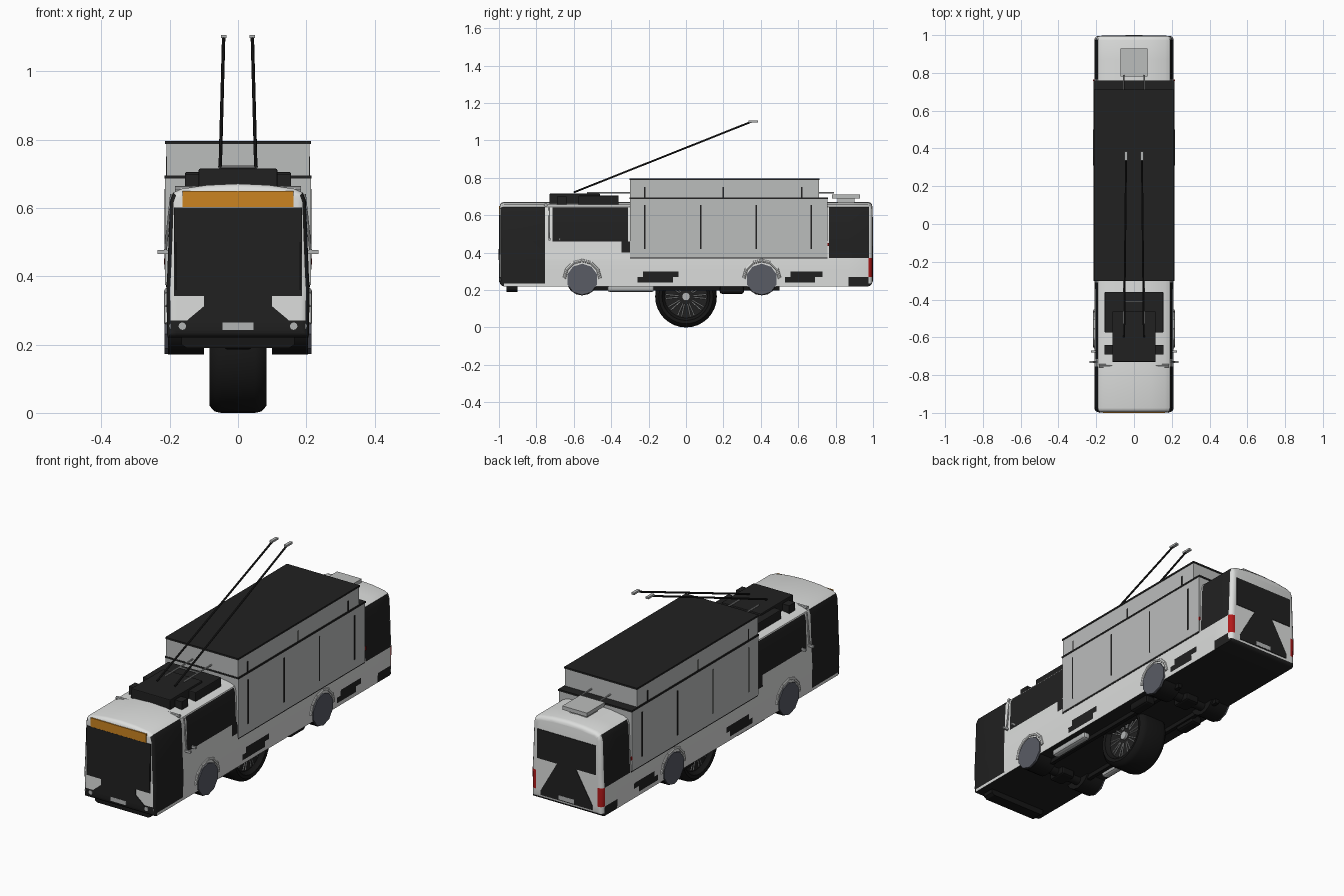
import bpy, bmesh, math
from mathutils import Vector, Matrix

cube = bpy.data.objects.get("Cube")
if cube:
    bpy.data.objects.remove(cube, do_unlink=True)


def material(name, r, g, b):
    m = bpy.data.materials.new(name)
    m.use_nodes = True
    m.diffuse_color = (r, g, b, 1)
    m.node_tree.nodes["Principled BSDF"].inputs["Base Color"].default_value = (r, g, b, 1)
    return m


WHITE = material("body white", .72, .73, .72)
GREY = material("cargo grey", .5, .51, .505)
BLACK = material("black trim", .015, .015, .015)
RUBBER = material("rubber", .008, .008, .008)
METAL = material("light metal", .45, .46, .46)
HUB = material("hub blue grey", .1, .106, .13)
ORANGE = material("sign orange", .6, .23, .015)
RED = material("lamp red", .45, .01, .01)
SIDES = (("left", 1), ("right", -1))


def finish(name, bm, mats, smooth=False):
    bmesh.ops.recalc_face_normals(bm, faces=bm.faces)
    me = bpy.data.meshes.new(name)
    bm.to_mesh(me)
    bm.free()
    for m in mats:
        me.materials.append(m)
    ob = bpy.data.objects.new(name, me)
    bpy.context.collection.objects.link(ob)
    if smooth:
        bpy.ops.object.select_all(action='DESELECT')
        ob.select_set(True)
        bpy.context.view_layer.objects.active = ob
        bpy.ops.object.shade_smooth_by_angle(angle=math.radians(35))
    return ob


def box(name, x, y, z, mat, bevel=0):
    """Box from (min, max) ranges."""
    bm = bmesh.new()
    size = [r[1] - r[0] for r in (x, y, z)]
    mid = [(r[0] + r[1]) / 2 for r in (x, y, z)]
    bmesh.ops.create_cube(bm, size=1, matrix=Matrix.Translation(mid) @ Matrix.Diagonal((*size, 1)))
    if bevel:
        bmesh.ops.bevel(bm, geom=bm.edges[:], offset=bevel, segments=2, affect='EDGES', profile=.5)
    return finish(name, bm, [mat])


def pair(name, x, y, z, mat, bevel=0):
    for side, s in SIDES:
        box(f"{side}_{name}", sorted((s * x[0], s * x[1])), y, z, mat, bevel)


def rod(name, a, b, r, mat, sides=8):
    a, b = Vector(a), Vector(b)
    d = b - a
    bm = bmesh.new()
    bmesh.ops.create_cone(bm, cap_ends=True, segments=sides, radius1=r, radius2=r, depth=d.length,
                          matrix=Matrix.Translation((a + b) / 2) @ d.to_track_quat('Z', 'Y').to_matrix().to_4x4())
    return finish(name, bm, [mat], sides > 10)


def plate(name, half, y0, y1, mat):
    """Symmetric outline in x and z, extruded along y."""
    bm = bmesh.new()
    pts = half + [(-x, z) for x, z in reversed(half)]
    f = bm.faces.new([bm.verts.new((x, y0, z)) for x, z in pts])
    g = bmesh.ops.extrude_face_region(bm, geom=[f])["geom"]
    bmesh.ops.translate(bm, vec=(0, y1 - y0, 0), verts=[v for v in g if isinstance(v, bmesh.types.BMVert)])
    return finish(name, bm, [mat])


def lathe(name, profile, centre, steps, mat):
    """Profile of (x, radius) turned about the x axis."""
    bm = bmesh.new()
    vs = [bm.verts.new((x, 0, r)) for x, r in profile]
    es = [bm.edges.new(p) for p in zip(vs, vs[1:])]
    bmesh.ops.spin(bm, geom=vs + es, axis=(1, 0, 0), cent=(0, 0, 0), angle=math.tau, steps=steps)
    bmesh.ops.remove_doubles(bm, verts=bm.verts[:], dist=.0005)
    bmesh.ops.translate(bm, vec=centre, verts=bm.verts[:])
    return finish(name, bm, [mat], True)


# Body shell: extruded section with rounded ends
section = [(.207, .22), (.21, .36), (.207, .41), (.199, .62), (.19, .645), (.165, .656), (.09, .667)]
bm = bmesh.new()
pts = section + [(0, .671)] + [(-x, z) for x, z in reversed(section)]
cap = bm.faces.new([bm.verts.new((x, -.996, z)) for x, z in pts])
g = bmesh.ops.extrude_face_region(bm, geom=[cap])["geom"]
bmesh.ops.translate(bm, vec=(0, 1.992, 0), verts=[v for v in g if isinstance(v, bmesh.types.BMVert)])
ends = [e for e in bm.edges if abs(e.verts[0].co.y - e.verts[1].co.y) < .01]
bmesh.ops.bevel(bm, geom=ends, offset=.022, segments=3, affect='EDGES', profile=.5)

# Side glazing and dark panels as y and z ranges
dark = [(-1, -.755, .235, .648), (-.715, -.31, .46, .64), (.765, .978, .37, .65),
        (-.23, -.04, .27, .3), (-.26, -.07, .24, .27), (.56, .73, .27, .3), (.53, .69, .24, .27),
        (.87, .975, .22, .27), (-.345, -.3, .4, .46)]
cuts = [((0, y, 0), (0, 1, 0)) for y in {v for d in dark for v in d[:2]} if abs(y) < 1]
cuts += [((0, 0, z), (0, 0, 1)) for z in {v for d in dark for v in d[2:]} | {.36}]
cuts += [((x, 0, 0), (1, 0, 0)) for x in (-.18, .18)]
for co, no in cuts:
    bmesh.ops.bisect_plane(bm, geom=bm.verts[:] + bm.edges[:] + bm.faces[:], plane_co=co, plane_no=no, dist=.0001)
bmesh.ops.recalc_face_normals(bm, faces=bm.faces)
for f in bm.faces:
    c, n = f.calc_center_median(), f.normal
    if abs(n.x) > .5 and any(a < c.y < b and lo < c.z < hi for a, b, lo, hi in dark):
        f.material_index = 1
    if n.z < -.6 or (c.y < -.97 and c.z < .27) or (c.y > .97 and c.z < .235):
        f.material_index = 1
    if c.y > .975 and abs(c.x) > .18 and .27 < c.z < .37:
        f.material_index = 2
finish("body_shell", bm, [WHITE, BLACK, RED], True)

# Front face
plate("windshield", [(.187, .602), (.187, .342), (.1, .342), (.1, .312), (.15, .27), (.15, .262)],
      -.999, -.994, BLACK)
plate("route_sign", [(.163, .65), (.163, .603)], -1, -.994, ORANGE)
plate("front_plate", [(.045, .264), (.045, .242)], -1, -.994, METAL)
for side, s in SIDES:
    for i, (x, y) in enumerate(((.163, -.999), (.191, -.992))):
        rod(f"{side}_headlight_{i}", (s * x, -.96, .254), (s * x, y, .254), .011, METAL, 12)
    rod(f"{side}_mirror_arm", (s * .195, -.73, .64), (s * .213, -.73, .47), .004, METAL)
    rod(f"{side}_wiper", (s * .182, -1, .36), (s * .182, -.998, .5), .002, BLACK, 6)
pair("mirror_upper", (.2, .236), (-.735, -.725), (.465, .477), METAL)
pair("mirror_rear", (.2, .228), (-.68, -.67), (.465, .477), METAL)
plate("front_bumper", [(.165, .225), (.165, .2), (.15, .19)], -.96, -.9, RUBBER)

# Back face
plate("rear_window", [(.172, .59), (.172, .435), (.055, .435), (.15, .27), (.15, .245)], .994, .999, BLACK)
plate("rear_plate", [(.045, .272), (.045, .25)], .994, 1, METAL)

# Cargo box with stepped upper part
box("cargo_box", (-.213, .213), (-.3, .757), (.375, .69), GREY)
box("cargo_sill", (-.211, .211), (-.3, .757), (.368, .376), BLACK)
box("cargo_band", (-.215, .215), (-.302, .76), (.686, .695), BLACK)
box("cargo_upper", (-.21, .21), (-.3, .71), (.69, .788), GREY)
box("cargo_roof", (-.213, .213), (-.303, .713), (.787, .796), BLACK)
for i, y in enumerate((-.22, .08, .375, .67)):
    pair(f"cargo_seam_{i}", (.21, .2145), (y - .004, y + .004), (.42, .655), BLACK)
for i, y in enumerate((-.22, .2, .62)):
    pair(f"upper_seam_{i}", (.208, .2115), (y - .004, y + .004), (.695, .75), BLACK)
pair("side_marker", (.21, .216), (.757, .765), (.435, .452), RED)

# Roof equipment and trolley poles
box("roof_unit", (-.115, .115), (-.73, -.46), (.66, .715), BLACK, .004)
box("roof_unit_wide", (-.155, .155), (-.575, -.36), (.655, .705), BLACK, .004)
pair("roof_side_unit", (.1, .155), (-.69, -.64), (.655, .7), BLACK)
rod("roof_ridge", (-.185, -.75, .655), (.185, -.75, .655), .009, METAL)
rod("pole_crossbar", (-.055, -.41, .72), (.055, -.41, .72), .004, METAL)
for side, s in SIDES:
    base, tip = (s * .052, -.6, .722), (s * .042, .35, 1.1)
    rod(f"{side}_trolley_pole", base, tip, .005, BLACK)
    rod(f"{side}_pole_hook", (s * .055, -.53, .72), (s * .055, -.3, .72), .004, METAL)
    box(f"{side}_pole_shoe", (s * .042 - .008, s * .042 + .008), (.335, .385), (1.097, 1.107), METAL)
    rod(f"{side}_rear_rail", (s * .055, .7, .72), (s * .055, .79, .72), .004, METAL)
box("rear_hatch", (-.072, .072), (.78, .93), (.69, .71), GREY)
box("rear_hatch_mount", (-.05, .05), (.81, .9), (.65, .69), GREY)

# Road wheels with hub covers and arches
for place, y in (("front", -.555), ("rear", .405)):
    for side, s in SIDES:
        rod(f"{place}_{side}_tyre", (s * .1, y, .257), (s * .205, y, .257), .086, RUBBER, 16)
        rod(f"{place}_{side}_hub_cover", (s * .2, y, .257), (s * .215, y, .257), .084, HUB, 10)
        for i in range(6):
            p, q = [(s * .207, y + .096 * math.cos(a), .262 + .096 * math.sin(a))
                    for a in (math.pi * i / 6, math.pi * (i + 1) / 6)]
            rod(f"{place}_{side}_arch_{i}", p, q, .009, WHITE)
    rod(f"{place}_axle", (-.15, y, .215), (.15, y, .215), .025, RUBBER, 12)
    box(f"{place}_differential", (-.04, .04), (y - .05, y + .05), (.185, .24), RUBBER, .01)

# Underbody
pair("chassis_rail", (.11, .13), (-.5, .5), (.198, .225), RUBBER)
pair("air_tank", (.14, .18), (-.42, -.17), (.19, .225), METAL, .012)
pair("spring_box", (.12, .18), (.18, .31), (.18, .225), RUBBER, .012)

# Large central wheel
half = [(.05, .1), (.06, .118), (.08, .128), (.083, .145), (.068, .161), (.05, .165)]
lathe("centre_tyre", half + [(-x, r) for x, r in reversed(half)], (0, 0, .165), 32, RUBBER)
rod("centre_rim", (-.058, 0, .165), (.058, 0, .165), .117, BLACK, 32)
rod("centre_hub", (-.07, 0, .165), (.07, 0, .165), .022, METAL, 16)
for side, s in SIDES:
    for i in range(10):
        for off in (-.1, .1):
            a = math.tau * i / 10
            rod(f"{side}_spoke_{i}", (s * .06, .04 * math.cos(a + off), .165 + .04 * math.sin(a + off)),
                (s * .06, .108 * math.cos(a + off), .165 + .108 * math.sin(a + off)), .003, METAL, 6)
